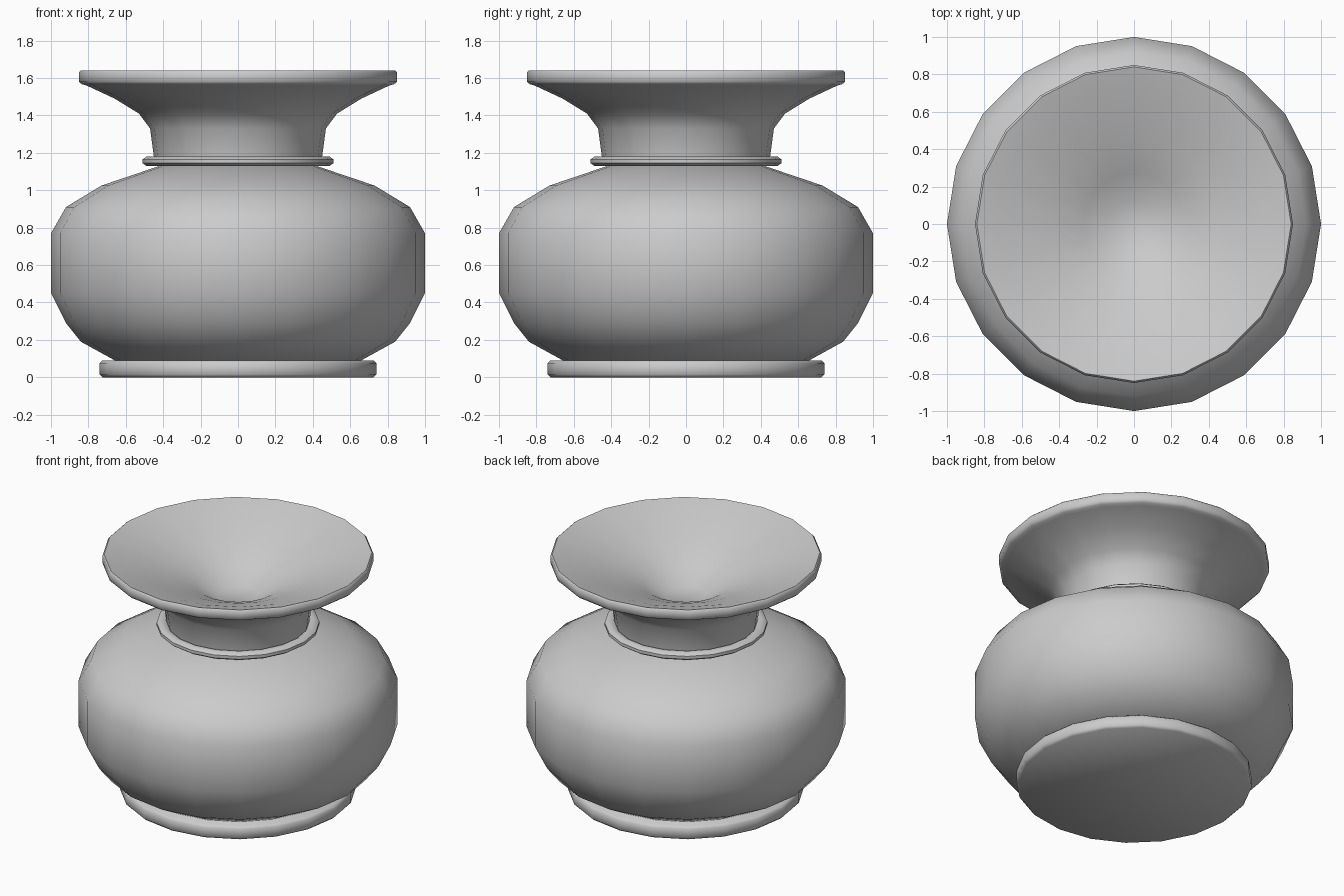
import bpy, bmesh, math

if "Cube" in bpy.data.objects:
    bpy.data.objects.remove(bpy.data.objects["Cube"])

SIDES = 20


def lathe(name, profile, cap_start=False, cap_end=False, closed=False):
    """Revolve (radius, z) points around z into a smooth object."""
    bm = bmesh.new()
    rings = []
    for r, z in profile:
        rings.append([bm.verts.new((r * math.cos(2 * math.pi * i / SIDES),
                                    r * math.sin(2 * math.pi * i / SIDES), z))
                      for i in range(SIDES)])
    pairs = list(zip(rings, rings[1:]))
    if closed:
        pairs.append((rings[-1], rings[0]))
    for a, b in pairs:
        for i in range(SIDES):
            j = (i + 1) % SIDES
            bm.faces.new((a[i], a[j], b[j], b[i]))
    if cap_start:
        bm.faces.new(rings[0][::-1])
    if cap_end:
        bm.faces.new(rings[-1])
    mesh = bpy.data.meshes.new(name)
    bm.to_mesh(mesh)
    bm.free()
    obj = bpy.data.objects.new(name, mesh)
    bpy.context.collection.objects.link(obj)
    bpy.ops.object.select_all(action='DESELECT')
    obj.select_set(True)
    bpy.context.view_layer.objects.active = obj
    bpy.ops.object.shade_smooth_by_angle(angle=math.radians(50))
    return obj


# Foot disc with softened edges
lathe("foot", [(0.725, 0.0), (0.74, 0.015), (0.74, 0.075), (0.725, 0.09)],
      cap_start=True, cap_end=True)

# Wide rounded belly
lathe("belly", [(0.64, 0.08), (0.84, 0.19), (0.92, 0.29), (1.0, 0.45),
                (1.0, 0.77), (0.92, 0.91), (0.73, 1.025), (0.42, 1.13)],
      cap_start=True, cap_end=True)

# Rounded collar ring
collar = [(0.475 + 0.038 * math.cos(a), 1.155 + 0.027 * math.sin(a))
          for a in (2 * math.pi * k / 8 + math.pi / 8 for k in range(8))]
lathe("collar_ring", collar, closed=True)

# Flared neck, rim and funnel interior with a small flat bottom
lathe("flared_mouth", [(0.44, 1.13), (0.45, 1.18), (0.47, 1.33), (0.53, 1.41),
                       (0.66, 1.49), (0.81, 1.56), (0.835, 1.567), (0.85, 1.58),
                       (0.85, 1.63), (0.84, 1.64), (0.72, 1.605), (0.45, 1.505),
                       (0.27, 1.43), (0.13, 1.35)], cap_end=True)
